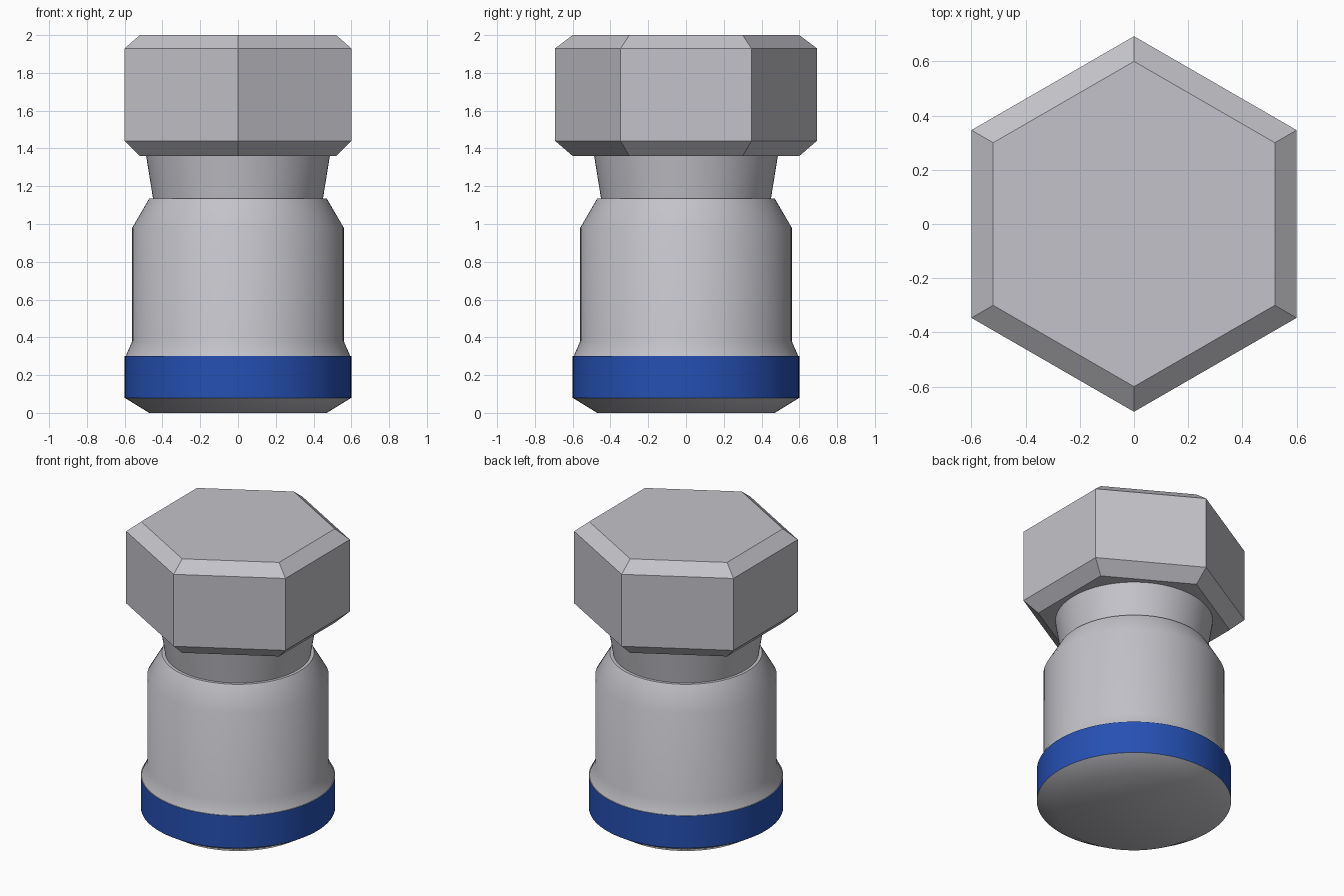
import bpy, bmesh, math

if "Cube" in bpy.data.objects:
    bpy.data.objects.remove(bpy.data.objects["Cube"])


def material(name, rgb):
    m = bpy.data.materials.new(name)
    m.diffuse_color = (*rgb, 1)
    m.use_nodes = True
    m.node_tree.nodes["Principled BSDF"].inputs["Base Color"].default_value = m.diffuse_color
    return m


steel = material("steel grey", (0.55, 0.545, 0.585))
blue = material("blue", (0.019, 0.08, 0.45))


def lathe(name, profile, sides, phase, mats, smooth_angle, band=None):
    """Revolve (radius, z) points into a closed solid; band = (z0, z1) takes material 1."""
    bm = bmesh.new()
    rings = []
    for r, z in profile:
        rings.append([bm.verts.new((r * math.cos(phase + 2 * math.pi * i / sides),
                                    r * math.sin(phase + 2 * math.pi * i / sides), z))
                      for i in range(sides)])
    for a, b in zip(rings, rings[1:]):
        for i in range(sides):
            j = (i + 1) % sides
            bm.faces.new((a[i], a[j], b[j], b[i]))
    bm.faces.new(rings[0][::-1])
    bm.faces.new(rings[-1])
    bm.normal_update()
    for f in bm.faces:
        f.smooth = smooth_angle > 0
        if band and band[0] < f.calc_center_median().z < band[1]:
            f.material_index = 1
    # Sharp creases at steep angles and around the coloured band
    for e in bm.edges:
        f, g = e.link_faces
        e.smooth = (e.calc_face_angle() < math.radians(smooth_angle)
                    and f.material_index == g.material_index)
    me = bpy.data.meshes.new(name)
    bm.to_mesh(me)
    bm.free()
    for m in mats:
        me.materials.append(m)
    ob = bpy.data.objects.new(name, me)
    bpy.context.collection.objects.link(ob)
    return ob


# Round body: bevelled foot, blue band, flare, barrel, shoulder and flared neck
lathe("body",
      [(0.47, 0), (0.6, 0.08), (0.6, 0.30), (0.595, 0.30), (0.56, 0.38), (0.56, 0.98),
       (0.47, 1.135), (0.45, 1.135), (0.487, 1.365)],
      96, 0, [steel, blue], 38, band=(0.08, 0.299))

# Hexagonal cap with chamfered rims, corners pointing along y
R = 0.6 / math.cos(math.pi / 6)
lathe("hex_cap", [(0.6, 1.36), (R, 1.44), (R, 1.93), (0.6, 2.0)],
      6, math.pi / 2, [steel], 0)
